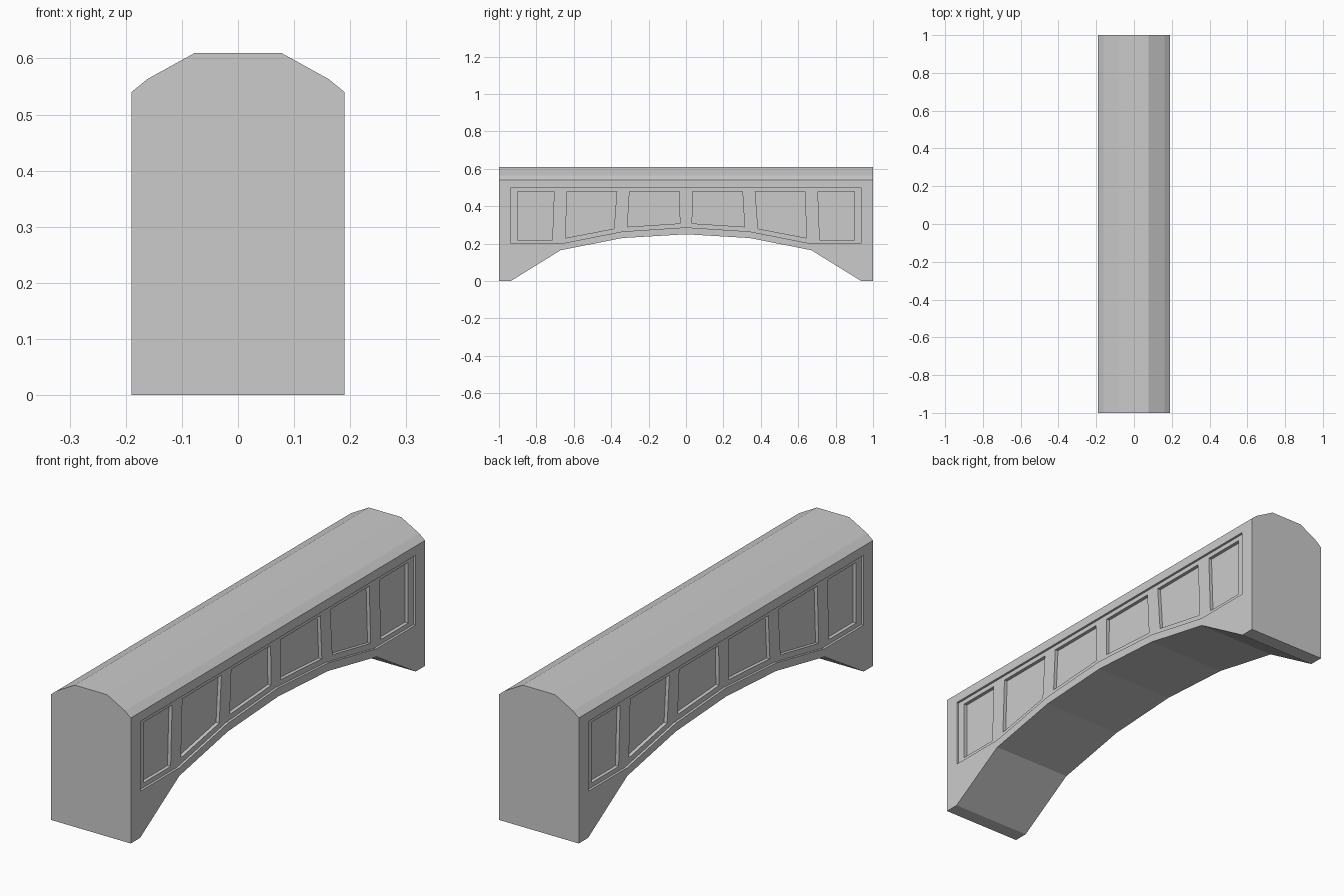
import bpy
import bmesh
from mathutils import Vector

if "Cube" in bpy.data.objects:
    bpy.data.objects.remove(bpy.data.objects["Cube"])


def prism(name, pts, to3d, a, b):
    """Closed prism: outline pts mapped by to3d, extruded from a to b."""
    bm = bmesh.new()
    lo = [bm.verts.new(to3d(p, a)) for p in pts]
    hi = [bm.verts.new(to3d(p, b)) for p in pts]
    bm.faces.new(lo)
    bm.faces.new(hi[::-1])
    n = len(pts)
    for i in range(n):
        j = (i + 1) % n
        bm.faces.new((lo[j], lo[i], hi[i], hi[j]))
    bmesh.ops.recalc_face_normals(bm, faces=bm.faces[:])
    me = bpy.data.meshes.new(name)
    bm.to_mesh(me)
    bm.free()
    ob = bpy.data.objects.new(name, me)
    bpy.context.collection.objects.link(ob)
    return ob


def along_y(p, d):
    return Vector((p[0], d, p[1]))


def along_x(p, d):
    return Vector((d, p[0], p[1]))


def mirrored(half):
    """Half outline on the negative side, completed by its mirror image."""
    return half + [(-u, v) for u, v in reversed(half) if abs(u) > 1e-6]


def cut(target, cutter):
    cutter.hide_render = True
    mod = target.modifiers.new("cut", 'BOOLEAN')
    mod.operation = 'DIFFERENCE'
    mod.solver = 'EXACT'
    mod.object = cutter
    bpy.context.view_layer.objects.active = target
    bpy.ops.object.modifier_apply(modifier=mod.name)
    bpy.data.objects.remove(cutter)


# Bridge body with faceted crown
W = 0.19
section = mirrored([(-W, 0), (-W, 0.54), (-0.162, 0.563), (-0.077, 0.61)])
bridge = prism("arched_bridge", section, along_y, -1, 1)

# Arched opening underneath
arch = [(-1.103, -0.1), (-0.937, 0), (-0.67, 0.165), (-0.34, 0.23), (0, 0.25)]
cut(bridge, prism("arch_cutter", mirrored(arch), along_x, -0.5, 0.5))

# Shallow framed recess and six deeper panels on each side
frame = mirrored([(-0.935, 0.50), (-0.935, 0.20), (-0.67, 0.20),
                  (-0.34, 0.265), (0, 0.287)])
panels = [
    [(-0.90, 0.48), (-0.705, 0.48), (-0.715, 0.22), (-0.90, 0.22)],
    [(-0.635, 0.48), (-0.37, 0.48), (-0.385, 0.28), (-0.645, 0.23)],
    [(-0.302, 0.48), (-0.035, 0.48), (-0.033, 0.308), (-0.313, 0.29)],
]
FRAME_DEPTH, PANEL_DEPTH = 0.01, 0.025
for side in (-1, 1):
    cut(bridge, prism("frame_cutter", frame, along_x,
                      side * (W - FRAME_DEPTH), side * (W + 0.1)))
    for panel in panels:
        for s in (-1, 1):
            outline = [(s * y, z) for y, z in panel]
            cut(bridge, prism("panel_cutter", outline, along_x,
                              side * (W - PANEL_DEPTH), side * (W + 0.1)))
